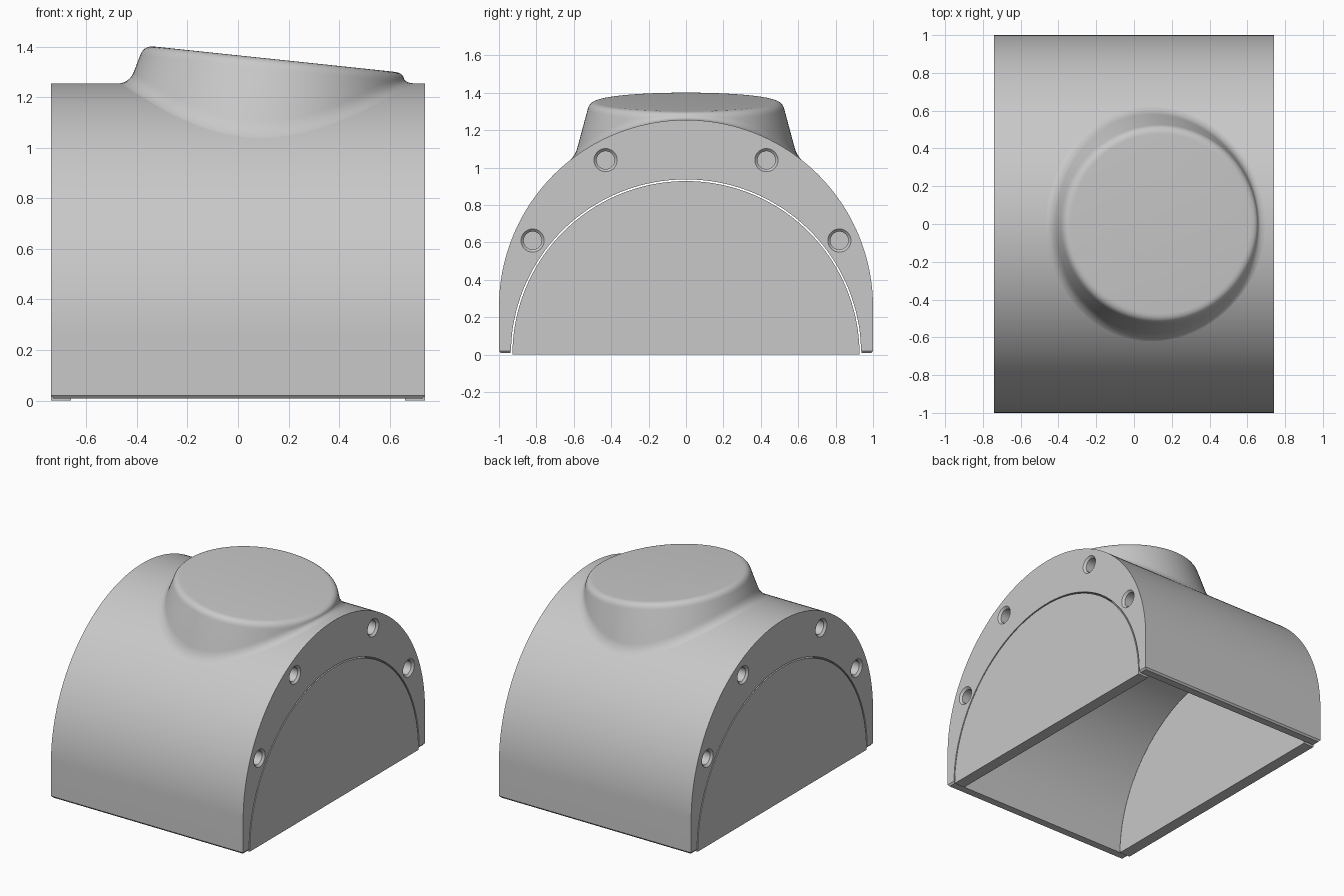
import bpy, bmesh
from math import sin, cos, pi, sqrt, radians
from mathutils import Vector, Matrix

if "Cube" in bpy.data.objects:
    bpy.data.objects.remove(bpy.data.objects["Cube"], do_unlink=True)

HALF_LEN = 0.74              # half length along x
ARCH_Z, ARCH_R = 0.255, 1.0  # outer arch centre height and radius
BORE_R, PANEL_R = 0.937, 0.928
ARC_STEPS = 96

grey = bpy.data.materials.new("plain_grey")
grey.use_nodes = True
grey.diffuse_color = (0.58, 0.58, 0.58, 1)
grey.node_tree.nodes["Principled BSDF"].inputs["Base Color"].default_value = grey.diffuse_color


def finish(name, bm, angle=30):
    bmesh.ops.recalc_face_normals(bm, faces=bm.faces)
    mesh = bpy.data.meshes.new(name)
    bm.to_mesh(mesh)
    bm.free()
    mesh.materials.append(grey)
    obj = bpy.data.objects.new(name, mesh)
    bpy.context.collection.objects.link(obj)
    smooth(obj, angle)
    return obj


def smooth(obj, angle=30):
    bpy.ops.object.select_all(action="DESELECT")
    obj.select_set(True)
    bpy.context.view_layer.objects.active = obj
    bpy.ops.object.shade_smooth_by_angle(angle=radians(angle))


def bridge(bm, a, b, closed=True):
    n = len(a)
    for i in range(n if closed else n - 1):
        j = (i + 1) % n
        bm.faces.new((a[i], a[j], b[j], b[i]))


def arc(radius, centre_z, start):
    span = pi - 2 * start
    angles = [start + span * i / ARC_STEPS for i in range(ARC_STEPS + 1)]
    return [(radius * cos(t), centre_z + radius * sin(t)) for t in angles]


def with_feet(points, feet):
    return feet + points + [(-y, z) for y, z in reversed(feet)]


# Arched shell: straight walls, round top, chamfered foot, round bore
outer = with_feet(arc(ARCH_R, ARCH_Z, 0), [(0.99, 0.008), (1.0, 0.02)])
inner = with_feet(arc(BORE_R, 0, 0.12), [(BORE_R, 0.008), (BORE_R, 0.02)])
bm = bmesh.new()
rings = []
for x in (-HALF_LEN, HALF_LEN):
    for outline in (outer, inner):
        rings.append([bm.verts.new((x * (0.987 if z < 0.01 else 1), y, z))
                      for y, z in outline])
out_a, in_a, out_b, in_b = rings
for a, b in ((out_a, out_b), (in_a, in_b), (out_a, in_a), (out_b, in_b)):
    bridge(bm, a, b, closed=False)
for end in (0, -1):
    bm.faces.new((out_a[end], out_b[end], in_b[end], in_a[end]))
shell = finish("arched_shell", bm)

# Countersunk blind screw holes in both ends
bm = bmesh.new()
HOLE_PROFILE = [(0.072, -0.01), (0.048, 0.014), (0.048, 0.12)]
for side in (-1, 1):
    for y, z in ((0.43, 1.04), (0.82, 0.61), (-0.43, 1.04), (-0.82, 0.61)):
        loops = [[bm.verts.new((side * (HALF_LEN - depth),
                                y + r * cos(2 * pi * k / 32),
                                z + r * sin(2 * pi * k / 32))) for k in range(32)]
                 for r, depth in HOLE_PROFILE]
        for a, b in zip(loops, loops[1:]):
            bridge(bm, a, b)
        bm.faces.new(loops[0])
        bm.faces.new(loops[-1])
cutter = finish("hole_cutter", bm)
cutter.hide_render = True
cut = shell.modifiers.new("holes", "BOOLEAN")
cut.operation, cut.solver, cut.object = "DIFFERENCE", "EXACT", cutter
bpy.context.view_layer.objects.active = shell
bpy.ops.object.modifier_apply(modifier=cut.name)
bpy.data.objects.remove(cutter, do_unlink=True)
smooth(shell)

# Half-round end panels, set in the bore with a fine gap
for name, side in (("left_end_panel", 1), ("right_end_panel", -1)):
    bm = bmesh.new()
    faces = [[bm.verts.new((side * x, y, z)) for y, z in arc(PANEL_R, 0, 0)]
             for x in (HALF_LEN, HALF_LEN - 0.08)]
    bridge(bm, *faces)
    for loop in faces:
        bm.faces.new(loop)
    finish(name, bm)


# Tilted, tapered boss with a rounded rim and a fillet onto the arch
def on_arch(x, y, sink=0.0):
    return Vector((x, y, ARCH_Z + sqrt(ARCH_R ** 2 - y * y) - sink))


def curve(a, b, c, steps):
    ts = [i / steps for i in range(steps + 1)]
    return [a * (1 - t) ** 2 + b * 2 * t * (1 - t) + c * t * t for t in ts]


TILT = Matrix.Rotation(radians(6), 3, "Y")
TOP = Vector((0.14, 0, 1.351))
RIM_R, TAPER, FILLET, SEGMENTS = 0.515, radians(15), 0.05, 96
bm = bmesh.new()
columns = []
for k in range(SEGMENTS):
    t = 2 * pi * k / SEGMENTS
    radial = Vector((cos(t), sin(t), 0))
    down = TILT @ (radial * sin(TAPER) - Vector((0, 0, cos(TAPER))))
    corner = TOP + TILT @ (radial * RIM_R)
    # Find where the wall meets the arch
    low, high = 0.0, 0.6
    for _ in range(30):
        mid = (low + high) / 2
        p = corner + down * mid
        if p.z > on_arch(p.x, p.y).z:
            low = mid
        else:
            high = mid
    foot = corner + down * low
    rim = min(0.04, low * 0.5)
    start = foot - down * min(FILLET, low * 0.5)
    spread = FILLET * (1 - 0.25 * abs(sin(t)))
    end = on_arch(foot.x + radial.x * spread, foot.y + radial.y * spread, 0.001)
    points = curve(corner - TILT @ (radial * 0.04), corner, corner + down * rim, 6)
    points += curve(start, foot, end, 8)
    columns.append([bm.verts.new(p) for p in points])
for i in range(SEGMENTS):
    bridge(bm, columns[i], columns[(i + 1) % SEGMENTS], closed=False)
bm.faces.new([c[0] for c in columns])
bmesh.ops.remove_doubles(bm, verts=bm.verts, dist=0.0005)
finish("tilted_boss", bm, 40)
